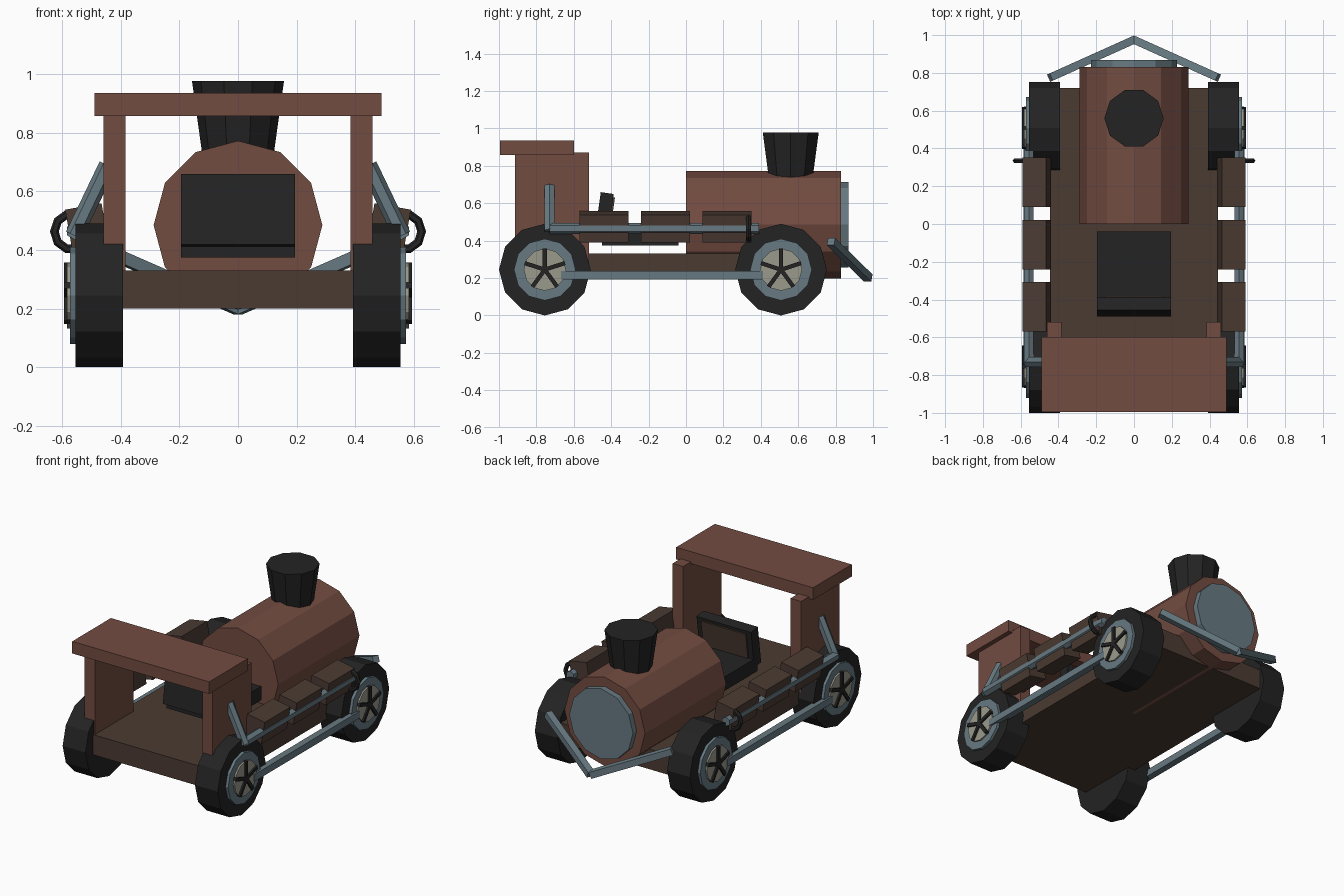
import bpy, bmesh, math
from mathutils import Vector, Matrix

if "Cube" in bpy.data.objects:
    bpy.data.objects.remove(bpy.data.objects["Cube"])


def mat(name, col):
    m = bpy.data.materials.new(name)
    m.diffuse_color = (*col, 1)
    m.use_nodes = True
    m.node_tree.nodes["Principled BSDF"].inputs["Base Color"].default_value = m.diffuse_color
    return m


RED = mat("red_brown", (0.17, 0.072, 0.053))
BROWN = mat("dark_brown", (0.070, 0.043, 0.032))
STEEL = mat("blue_grey", (0.137, 0.195, 0.225))
BLACK = mat("black", (0.017, 0.017, 0.017))
BEIGE = mat("beige", (0.33, 0.32, 0.26))


def finish(name, bm, m):
    bmesh.ops.recalc_face_normals(bm, faces=bm.faces)
    me = bpy.data.meshes.new(name)
    bm.to_mesh(me)
    bm.free()
    me.materials.append(m)
    ob = bpy.data.objects.new(name, me)
    bpy.context.collection.objects.link(ob)
    return ob


def box(name, centre, size, m, rot=Matrix.Identity(4)):
    bm = bmesh.new()
    bmesh.ops.create_cube(bm, size=1, matrix=Matrix.Translation(centre) @ rot @ Matrix.Diagonal((*size, 1)))
    return finish(name, bm, m)


def tube(name, a, b, r1, r2, n, m, spin=0):
    """Capped cone or cylinder running from point a to point b."""
    a, b = Vector(a), Vector(b)
    d = b - a
    rot = d.to_track_quat('Z', 'Y').to_matrix().to_4x4()
    bm = bmesh.new()
    bmesh.ops.create_cone(bm, cap_ends=True, segments=n, radius1=r1, radius2=r2, depth=d.length,
                          matrix=Matrix.Translation((a + b) / 2) @ rot @ Matrix.Rotation(spin, 4, 'Z'))
    return finish(name, bm, m)


def bar(name, a, b, w, h, m):
    """Rectangular beam from a to b."""
    a, b = Vector(a), Vector(b)
    rot = (b - a).to_track_quat('Y', 'Z').to_matrix().to_4x4()
    return box(name, (a + b) / 2, (w, (b - a).length, h), m, rot)


# Body: chassis, boiler, boiler front plate, chimney
box("chassis", (0, -0.10, 0.265), (0.89, 1.64, 0.13), BROWN)
tube("boiler", (0, 0, 0.485), (0, 0.83, 0.485), 0.288, 0.288, 12, RED)
tube("boiler_front_plate", (0, 0.82, 0.485), (0, 0.868, 0.485), 0.228, 0.228, 12, STEEL)
tube("chimney", (0, 0.56, 0.72), (0, 0.56, 0.977), 0.121, 0.157, 10, BLACK, math.pi / 2)

# Cab roof
box("roof", (0, -0.797, 0.897), (0.98, 0.395, 0.078), RED)

# Seat with forward-leaning back and brown padding
lean = Matrix.Rotation(math.radians(-8), 4, 'X')
box("seat_base", (0, -0.245, 0.42), (0.39, 0.41, 0.09), BLACK)
box("seat_back", (0, -0.438, 0.534), (0.39, 0.07, 0.243), BLACK, lean)
box("seat_padding", Vector((0, -0.438, 0.534)) + lean @ Vector((0, 0.038, 0.015)),
    (0.32, 0.012, 0.175), BROWN, lean)

for s, side in ((-1, "left"), (1, "right")):
    # Cab pillar
    box(f"pillar_{side}", (s * 0.422, -0.717, 0.56), (0.075, 0.395, 0.62), RED)

    # Engine blocks tilted outward
    for i, y in enumerate((-0.438, -0.11, 0.22)):
        box(f"engine_block_{side}_{i}", (s * 0.515, y, 0.475), (0.126, 0.262, 0.15), BROWN,
            Matrix.Rotation(s * math.radians(10), 4, 'Y'))

    # Exhaust pipe with slanted end and clamp ring
    tube(f"side_pipe_{side}", (s * 0.557, -0.73, 0.465), (s * 0.557, 0.39, 0.465), 0.03, 0.03, 6, STEEL)
    tube(f"pipe_outlet_{side}", (s * 0.56, -0.73, 0.45), (s * 0.445, -0.73, 0.69), 0.03, 0.03, 6, STEEL)
    bpy.ops.mesh.primitive_torus_add(major_segments=10, minor_segments=6, major_radius=0.062,
                                     minor_radius=0.015, location=(s * 0.565, 0.335, 0.463),
                                     rotation=(math.pi / 2, 0, 0))
    ring = bpy.context.object
    ring.name = f"pipe_ring_{side}"
    ring.data.materials.append(BLACK)

    # Rod joining the wheels
    box(f"wheel_rod_{side}", (s * 0.563, -0.127, 0.214), (0.044, 1.08, 0.045), STEEL)

    # V-shaped bumper half
    bar(f"bumper_{side}", (0, 0.975, 0.20), (s * 0.445, 0.775, 0.395), 0.042, 0.042, STEEL)

    # Wheels: tyre, rim, hub disc, five spokes
    for y, end in ((-0.755, "front"), (0.508, "rear")):
        z = 0.245
        for part, x0, x1, r, n, m in (("tyre", 0.392, 0.555, 0.245, 12, BLACK),
                                      ("rim", 0.54, 0.573, 0.165, 12, STEEL),
                                      ("hub", 0.56, 0.583, 0.113, 12, BEIGE)):
            tube(f"{part}_{end}_{side}", (s * x0, y, z), (s * x1, y, z), r, r, n, m)
        for k in range(5):
            a = math.radians(90 + 72 * k)
            bar(f"spoke_{end}_{side}_{k}", (s * 0.583, y, z),
                (s * 0.583, y + 0.113 * math.cos(a), z + 0.113 * math.sin(a)), 0.022, 0.022, BLACK)
